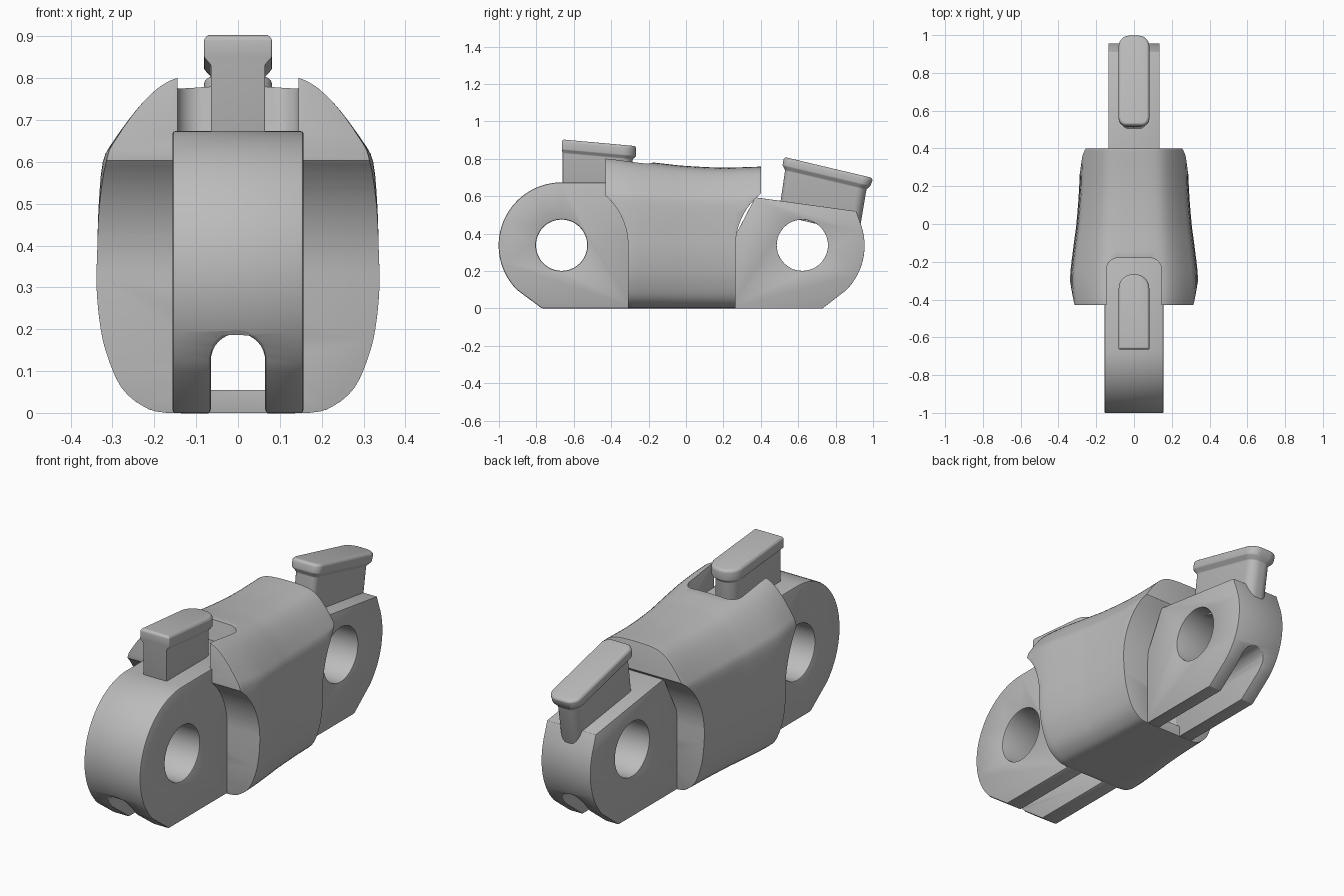
import bpy, bmesh
from math import sin, cos, radians
from mathutils import Vector

if "Cube" in bpy.data.objects:
    bpy.data.objects.remove(bpy.data.objects["Cube"])

GREY = (0.5, 0.5, 0.5, 1)
grey = bpy.data.materials.new("plain_grey")
grey.use_nodes = True
grey.diffuse_color = GREY
grey.node_tree.nodes["Principled BSDF"].inputs["Base Color"].default_value = GREY


def arc(cx, cy, r, a0, a1, n=16):
    steps = [radians(a0 + (a1 - a0) * i / n) for i in range(n + 1)]
    return [(cx + r * cos(a), cy + r * sin(a)) for a in steps]


def loft(name, rings):
    """Skin a list of equal closed rings and cap both ends."""
    bm = bmesh.new()
    loops = [[bm.verts.new(p) for p in ring] for ring in rings]
    n = len(loops[0])
    for a, b in zip(loops, loops[1:]):
        for i in range(n):
            j = (i + 1) % n
            bm.faces.new((a[i], a[j], b[j], b[i]))
    bm.faces.new(loops[0][::-1])
    bm.faces.new(loops[-1])
    bmesh.ops.recalc_face_normals(bm, faces=bm.faces)
    mesh = bpy.data.meshes.new(name)
    bm.to_mesh(mesh)
    bm.free()
    mesh.materials.append(grey)
    obj = bpy.data.objects.new(name, mesh)
    bpy.context.collection.objects.link(obj)
    return obj


def side_prism(name, profile, half):
    """Extrude a (y, z) profile across x."""
    return loft(name, [[(x, y, z) for y, z in profile] for x in (-half, half)])


def helper(obj):
    obj.hide_render = True
    obj.hide_set(True)
    return obj


def boolean(obj, tool, operation="DIFFERENCE"):
    mod = obj.modifiers.new(tool.name, "BOOLEAN")
    mod.operation, mod.object, mod.solver = operation, tool, "EXACT"


def finish(obj, width, segments=2):
    bev = obj.modifiers.new("soft_edges", "BEVEL")
    bev.width, bev.segments = width, segments
    bev.limit_method, bev.angle_limit = "ANGLE", radians(35)
    bpy.ops.object.select_all(action="DESELECT")
    bpy.context.view_layer.objects.active = obj
    obj.select_set(True)
    for mod in list(obj.modifiers):
        bpy.ops.object.modifier_apply(modifier=mod.name)
    bpy.ops.object.shade_smooth_by_angle(angle=radians(35))


def spline(points, steps):
    """Smooth curve through the points (Catmull-Rom)."""
    p = [Vector(q) for q in points]
    p = [2 * p[0] - p[1]] + p + [2 * p[-1] - p[-2]]
    out = []
    for a, b, c, d in zip(p, p[1:], p[2:], p[3:]):
        for i in range(steps):
            t = i / steps
            out.append(0.5 * (2 * b + (c - a) * t + (2 * a - 5 * b + 4 * c - d) * t * t
                              + (3 * b - a - 3 * c + d) * t ** 3))
    return out + [p[-2]]


# Arched tunnel along the underside
arch = [(0.065, 0.125)] + arc(0, 0.125, 0.065, 0, 180)[1:]


def tunnel(name, floor):
    section = [(-0.065, floor), (0.065, floor)] + arch
    return helper(loft(name, [[(x, y, z) for x, z in section] for y in (-1.2, 1.2)]))


link_slot = tunnel("link_slot_cutter", -0.1)
body_tunnel = tunnel("body_tunnel_cutter", 0.055)

# Body: flared shell section swept from front to back
half = spline([(0, 0), (0.17, 0), (0.23, 0.017), (0.28, 0.06), (0.312, 0.13), (0.33, 0.2),
               (0.34, 0.3), (0.338, 0.4), (0.335, 0.5), (0.325, 0.61), (0.3, 0.66),
               (0.25, 0.728), (0.2, 0.777), (0.15, 0.803), (0.08, 0.813), (0, 0.815)], 3)
section = [(p.x, p.y) for p in half] + [(-p.x, p.y) for p in half[-2:0:-1]]
stations = spline([(-0.46, 0.323, 0.815), (-0.4, 0.331, 0.81), (-0.28, 0.338, 0.793),
                   (-0.1, 0.318, 0.772), (0, 0.305, 0.762), (0.2, 0.29, 0.753),
                   (0.45, 0.284, 0.76)], 4)
body = loft("body", [[(x * w / 0.34, y, z if z < 0.3 else 0.3 + (z - 0.3) * (top - 0.3) / 0.515)
                      for x, z in section] for y, w, top in stations])
outline = ([(-0.31, -0.1)] + arc(-0.665, 0.337, 0.355, 0, 48.5) + [(-0.43, 1), (0.4, 1)]
           + arc(0.62, 0.335, 0.355, 128.3, 180) + [(0.265, -0.1)])
boolean(body, helper(side_prism("body_outline", outline, 0.6)), "INTERSECT")
notch = [(-0.145, -0.6), (0.145, -0.6)] + arc(0.085, -0.24, 0.06, 0, 90) + arc(-0.085, -0.24, 0.06, 90, 180)
boolean(body, helper(loft("notch_cutter", [[(x, y, z) for x, y in notch] for z in (0.67, 1.1)])))
boolean(body, body_tunnel)
finish(body, 0.012)

# Link lugs with cross holes and the open slot below
front_profile = ([(-0.77, 0), (-0.28, 0), (-0.28, 0.335), (-0.15, 0.6), (-0.15, 0.674)]
                 + arc(-0.665, 0.337, 0.337, 90, 225, 28))
back_profile = ([(0.235, 0), (0.73, 0)] + arc(0.62, 0.335, 0.335, -45, 18, 14)
                + [(0.91, 0.52), (0.37, 0.594), (0.235, 0.335)])
for name, profile, width, hy in (("front_link", front_profile, 0.157, -0.665),
                                 ("back_link", back_profile, 0.136, 0.622)):
    link = side_prism(name, profile, width)
    boolean(link, helper(side_prism(name + "_hole_cutter", arc(hy, 0.338, 0.137, 0, 352.5, 47), 0.5)))
    boolean(link, link_slot)
    finish(link, 0.008)


# Tabs: rounded plan outline, stacked into a stem and an overhanging sloped cap
def tab_ring(y0, y1, w, r0, r1, z, slope):
    plan = (arc(w - r0, y0 + r0, r0, -90, 0, 8) + arc(w - r1, y1 - r1, r1, 0, 90, 8)
            + arc(r1 - w, y1 - r1, r1, 90, 180, 8) + arc(r0 - w, y0 + r0, r0, 180, 270, 8))
    return [(x, y, z + slope * (y - y0)) for x, y in plan]


def tab(name, levels, slope):
    finish(loft(name, [tab_ring(*level, slope) for level in levels]), 0.004)


tab("front_tab", [(-0.66, -0.285, 0.065, 0.003, 0.06, 0.65, 0)[:6],
                  (-0.66, -0.285, 0.065, 0.003, 0.06, 0.832),
                  (-0.664, -0.266, 0.081, 0.004, 0.075, 0.85),
                  (-0.664, -0.266, 0.081, 0.004, 0.075, 0.893),
                  (-0.656, -0.274, 0.073, 0.004, 0.069, 0.903)], -0.09)
tab("back_tab", [(0.495, 0.925, 0.062, 0.03, 0.05, 0.5),
                 (0.53, 0.965, 0.062, 0.03, 0.05, 0.74),
                 (0.516, 0.985, 0.081, 0.04, 0.055, 0.765),
                 (0.522, 0.998, 0.081, 0.04, 0.055, 0.8),
                 (0.532, 0.99, 0.072, 0.035, 0.05, 0.808)], -0.237)
